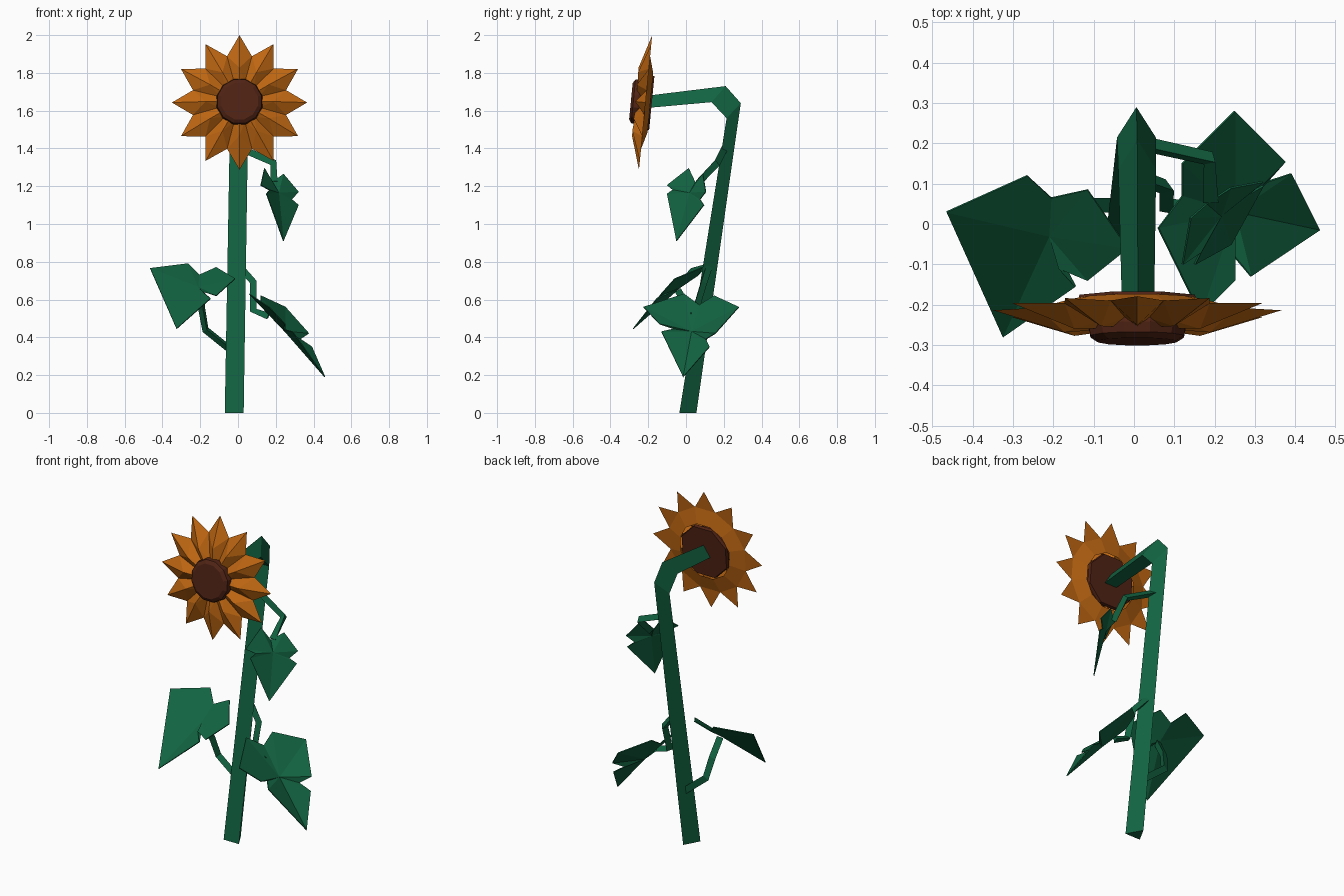
import bpy, bmesh
from math import cos, sin, pi, radians
from mathutils import Matrix, Vector

cube = bpy.data.objects.get("Cube")
if cube:
    bpy.data.objects.remove(cube, do_unlink=True)


def material(name, color):
    mat = bpy.data.materials.new(name)
    mat.use_nodes = True
    mat.diffuse_color = (*color, 1)
    shader = next(n for n in mat.node_tree.nodes if n.type == 'BSDF_PRINCIPLED')
    shader.inputs["Base Color"].default_value = (*color, 1)
    shader.inputs["Roughness"].default_value = 0.9
    return mat


green = material("leaf green", (0.006, 0.125, 0.053))
orange = material("petal orange", (0.52, 0.135, 0.006))
brown = material("seed brown", (0.08, 0.017, 0.007))


def build(name, verts, faces, mat, matrix=None):
    """Flat-shaded mesh object with consistent outward normals."""
    bm = bmesh.new()
    points = [bm.verts.new(v) for v in verts]
    for face in faces:
        bm.faces.new([points[i] for i in face])
    bmesh.ops.recalc_face_normals(bm, faces=bm.faces)
    if matrix:
        bm.transform(matrix)
    mesh = bpy.data.meshes.new(name)
    bm.to_mesh(mesh)
    bm.free()
    mesh.materials.append(mat)
    obj = bpy.data.objects.new(name, mesh)
    bpy.context.collection.objects.link(obj)
    return obj


def skin(name, rings, mat, matrix=None):
    """Join equal rings of points into a capped tube."""
    n, last = len(rings[0]), len(rings) - 1
    faces = [(r * n + k, r * n + (k + 1) % n, (r + 1) * n + (k + 1) % n, (r + 1) * n + k)
             for r in range(last) for k in range(n)]
    faces += [tuple(range(n)), tuple(range(last * n, last * n + n))]
    return build(name, [p for ring in rings for p in ring], faces, mat, matrix)


def polar(radius, angle, z):
    return Vector((radius * cos(angle), radius * sin(angle), z))


# Stem: triangular section, flat side forward, ridge at the back
def stem_ring(x, half, inner, outer):
    return [(x - half, *inner), (x + half, *inner), (x, *outer)]


skin("stem", [
    stem_ring(-0.02, 0.05, (-0.035, 0), (0.055, 0)),
    stem_ring(0.006, 0.048, (0.215, 1.56), (0.29, 1.64)),
    stem_ring(0.008, 0.047, (0.135, 1.645), (0.21, 1.73)),
    stem_ring(0.01, 0.04, (-0.2, 1.615), (-0.2, 1.68)),
], green)


# Leaf stalks: thin triangular tubes along a bent path
def stalk(name, path, radius=0.022):
    path = [Vector(p) for p in path]
    rings = []
    for i, p in enumerate(path):
        along = (path[min(i + 1, len(path) - 1)] - path[max(i - 1, 0)]).normalized()
        side = along.cross(Vector((0.3, 1, 0.2))).normalized()
        up = along.cross(side)
        rings.append([p + radius * (side * cos(a) + up * sin(a))
                      for a in (0, 2 * pi / 3, 4 * pi / 3)])
    skin(name, rings, green)


stalk("right_stalk", [(-0.02, 0.05, 0.32), (-0.17, 0.05, 0.44),
                      (-0.19, 0.02, 0.55), (-0.2, -0.04, 0.65)])
stalk("left_stalk", [(0, 0.12, 0.78), (0.08, 0.09, 0.69),
                     (0.08, 0.045, 0.54), (0.16, 0.03, 0.51)])
stalk("upper_stalk", [(0.01, 0.2, 1.4), (0.19, 0.16, 1.32), (0.19, 0.06, 1.22)])


# Leaves: angular lobed outline fanned around a raised middle point
def leaf(name, middle, outline):
    n = len(outline)
    faces = [(0, i + 1, (i + 1) % n + 1) for i in range(n)]
    obj = build(name, [middle] + outline, faces, green)
    mod = obj.modifiers.new("thickness", 'SOLIDIFY')
    mod.thickness = 0.005
    mod.offset = 0


leaf("right_leaf", (-0.21, -0.03, 0.665), [
    (-0.465, 0.03, 0.765), (-0.265, 0.12, 0.79), (-0.205, 0.065, 0.73),
    (-0.115, 0.085, 0.77), (-0.015, -0.06, 0.71), (-0.115, -0.14, 0.62),
    (-0.185, -0.11, 0.64), (-0.145, -0.155, 0.605), (-0.325, -0.28, 0.445)])
leaf("left_leaf", (0.25, 0.03, 0.43), [
    (0.12, 0.07, 0.57), (0.06, -0.01, 0.63), (0.165, -0.225, 0.56), (0.25, -0.14, 0.47),
    (0.24, -0.07, 0.445), (0.29, -0.13, 0.43), (0.46, -0.015, 0.19), (0.39, 0.125, 0.35),
    (0.33, 0.105, 0.39), (0.375, 0.155, 0.42), (0.25, 0.28, 0.56), (0.12, 0.15, 0.62)])
leaf("upper_leaf", (0.215, 0.02, 1.165), [
    (0.18, 0.05, 1.22), (0.14, 0.015, 1.295), (0.12, -0.1, 1.205), (0.165, -0.07, 1.18),
    (0.15, -0.1, 1.16), (0.24, -0.05, 0.91), (0.32, 0.095, 1.1), (0.285, 0.075, 1.13),
    (0.32, 0.105, 1.17), (0.24, 0.09, 1.265)])

# Flower head frame: local z points forward and slightly up
head = Matrix.Translation((0.008, -0.214, 1.643)) @ Matrix.Rotation(radians(84.4), 4, 'X')

# Petals: star of ridged spikes with a shallow back
PETALS = 12
verts, faces = [], []
for i in range(PETALS):
    a = 2 * pi * i / PETALS
    b = a + pi / PETALS
    verts += [polar(0.358, a, 0), polar(0.18, a, 0.055), polar(0.11, a, 0.05),
              polar(0.255, b, 0), polar(0.11, b, 0.03), polar(0.165, b, -0.025)]
    tip, ridge, root, notch, valley, back = range(6 * i, 6 * i + 6)
    j = 6 * ((i - 1) % PETALS)
    notch0, valley0, back0 = j + 3, j + 4, j + 5
    for n, v in ((notch, valley), (notch0, valley0)):
        faces += [(tip, ridge, n), (ridge, root, v), (ridge, v, n)]
    faces += [(tip, notch, notch0), (notch, back, back0, notch0)]
build("petals", verts, faces, orange, head)


# Seed disc in front and flat cap behind
def disc(name, sides, profile):
    skin(name, [[polar(r, 2 * pi * (k + 0.5) / sides, z) for k in range(sides)]
                for r, z in profile], brown, head)


disc("seed_disc", 12, [(0.11, 0), (0.125, 0.04), (0.12, 0.065), (0.1, 0.078)])
disc("back_cap", 8, [(0.16, -0.015), (0.155, -0.033)])
